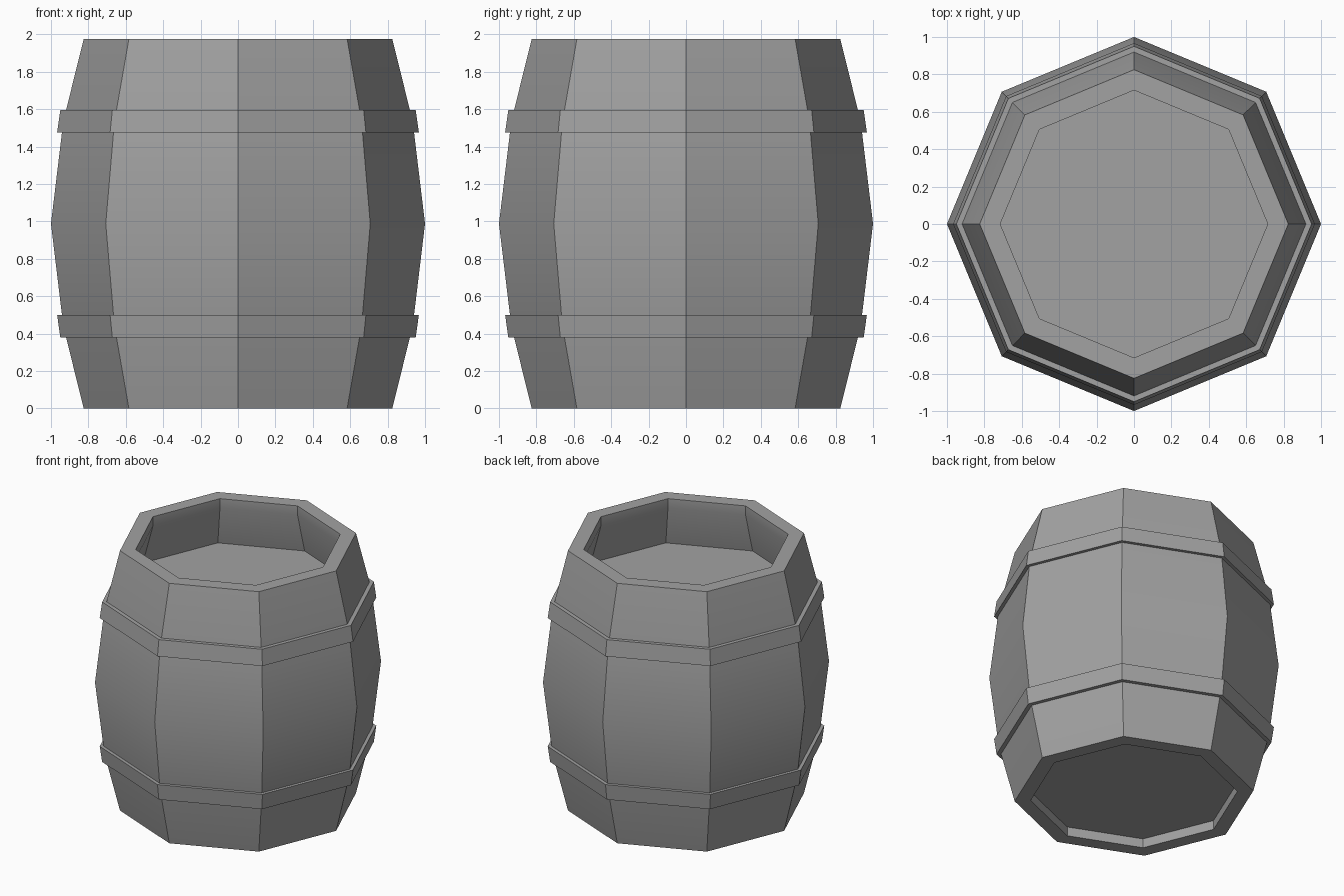
import bpy
import bmesh
from math import cos, sin, pi, radians

SIDES = 8
HEIGHT = 1.975

if "Cube" in bpy.data.objects:
    bpy.data.objects.remove(bpy.data.objects["Cube"], do_unlink=True)

grey = bpy.data.materials.new("plain grey")
grey.use_nodes = True
colour = (0.36, 0.36, 0.36, 1)
grey.diffuse_color = colour
grey.node_tree.nodes["Principled BSDF"].inputs["Base Color"].default_value = colour


def lathe(name, profile, closed):
    """Turn a (radius, z) profile into an eight-sided solid."""
    bm = bmesh.new()
    rings = [[bm.verts.new((r * cos(2 * pi * i / SIDES), r * sin(2 * pi * i / SIDES), z))
              for i in range(SIDES)] for r, z in profile]
    pairs = list(zip(rings, rings[1:]))
    if closed:
        pairs.append((rings[-1], rings[0]))
    else:
        bm.faces.new(rings[0])
        bm.faces.new(rings[-1])
    for a, b in pairs:
        for i in range(SIDES):
            j = (i + 1) % SIDES
            bm.faces.new((a[i], a[j], b[j], b[i]))
    bmesh.ops.recalc_face_normals(bm, faces=bm.faces)
    mesh = bpy.data.meshes.new(name)
    bm.to_mesh(mesh)
    bm.free()
    mesh.materials.append(grey)
    obj = bpy.data.objects.new(name, mesh)
    bpy.context.collection.objects.link(obj)
    bpy.ops.object.select_all(action='DESELECT')
    obj.select_set(True)
    bpy.context.view_layer.objects.active = obj
    bpy.ops.object.shade_smooth_by_angle(angle=radians(30))
    return obj


# Body: recessed base, bulging staves, rim and open top with a sunken lid
lathe("barrel_body", [
    (0.715, 0.07), (0.715, 0), (0.825, 0), (0.934, 0.44), (1, HEIGHT / 2),
    (0.934, HEIGHT - 0.44), (0.825, HEIGHT), (0.715, HEIGHT),
    (0.715, HEIGHT - 0.07), (0.8, 1.6)], closed=False)

# Hoops, mirrored about the middle
hoop = [(0.9, 0.38), (0.95, 0.38), (0.967, 0.5), (0.92, 0.5)]
lathe("lower_hoop", hoop, closed=True)
lathe("upper_hoop", [(r, HEIGHT - z) for r, z in hoop], closed=True)
